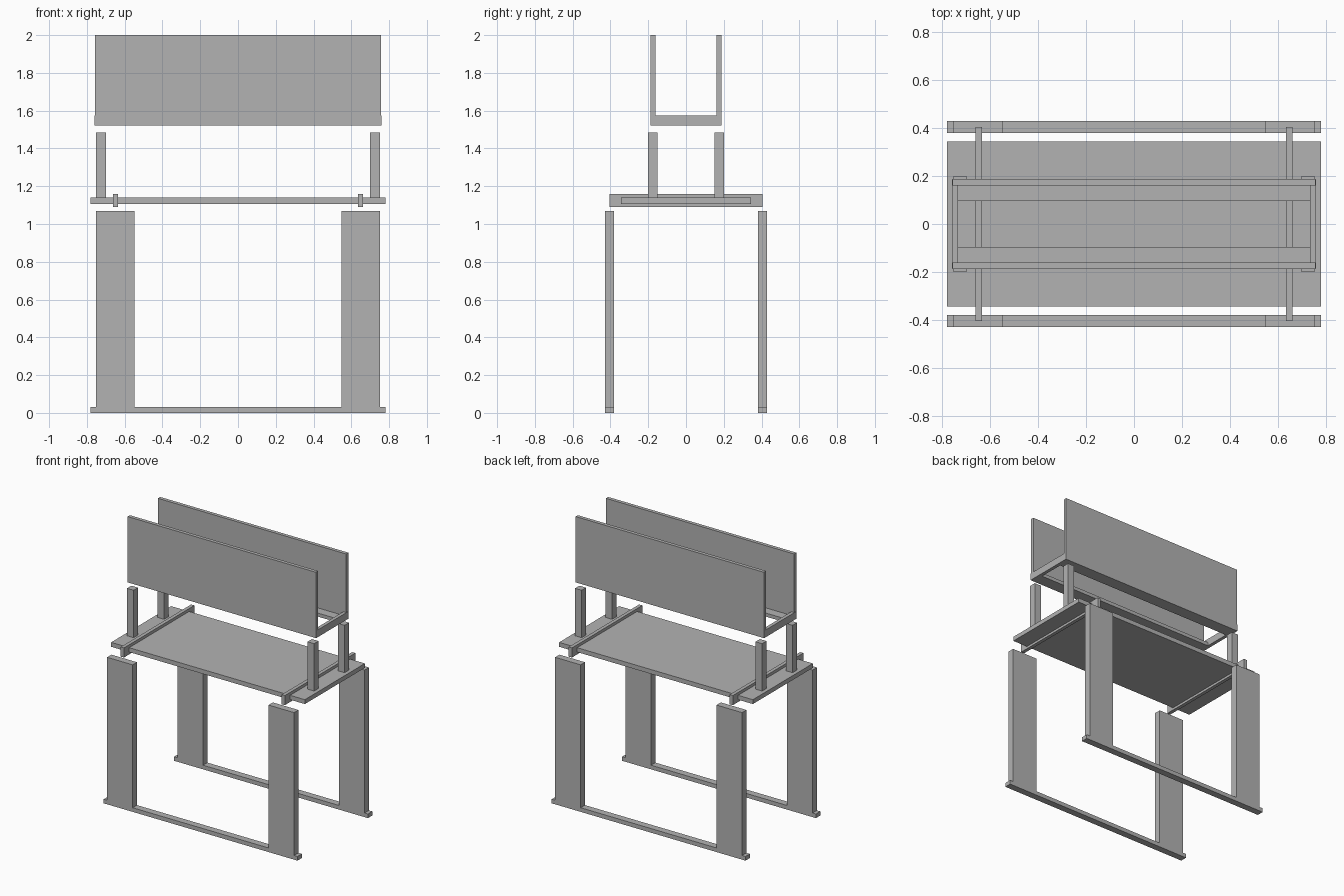
import bpy

if "Cube" in bpy.data.objects:
    bpy.data.objects.remove(bpy.data.objects["Cube"], do_unlink=True)

grey = bpy.data.materials.new("plain grey")
grey.use_nodes = True
grey.diffuse_color = (0.45, 0.45, 0.45, 1)
grey.node_tree.nodes["Principled BSDF"].inputs["Base Color"].default_value = grey.diffuse_color


def board(name, x, y, z):
    """Box spanning the given (low, high) ranges."""
    spans = (x, y, z)
    bpy.ops.mesh.primitive_cube_add(size=1)
    obj = bpy.context.object
    obj.name = name
    for v in obj.data.vertices:
        v.co = [lo if c < 0 else hi for c, (lo, hi) in zip(v.co, spans)]
    obj.data.materials.append(grey)
    return obj


def flip(span, side):
    return tuple(sorted(side * s for s in span))


# Table top
board("table_top", (-0.78, 0.78), (-0.345, 0.345), (1.107, 1.139))

for sy, depth in ((-1, "front"), (1, "back")):
    # Floor runner and its two flat legs
    leg_y = flip((0.38, 0.43), sy)
    board(f"{depth}_floor_runner", (-0.78, 0.78), leg_y, (0, 0.03))
    # Bin side panel and the flat rail inside it
    board(f"{depth}_bin_panel", (-0.758, 0.758), flip((0.161, 0.187), sy), (1.521, 2))
    board(f"{depth}_bin_rail", (-0.735, 0.735), flip((0.095, 0.161), sy), (1.521, 1.547))
    for sx, side in ((-1, "right"), (1, "left")):
        board(f"{depth}_{side}_leg", flip((0.547, 0.753), sx), leg_y, (0.03, 1.07))
        board(f"{depth}_{side}_post", flip((0.7, 0.753), sx),
              flip((0.15, 0.2), sy), (1.139, 1.484))

for sx, side in ((-1, "right"), (1, "left")):
    # Cross bar through the table top, and end bar of the bin
    board(f"{side}_cross_bar", flip((0.635, 0.661), sx), (-0.405, 0.405), (1.09, 1.16))
    board(f"{side}_bin_end_bar", flip((0.735, 0.76), sx), (-0.186, 0.186), (1.521, 1.574))
